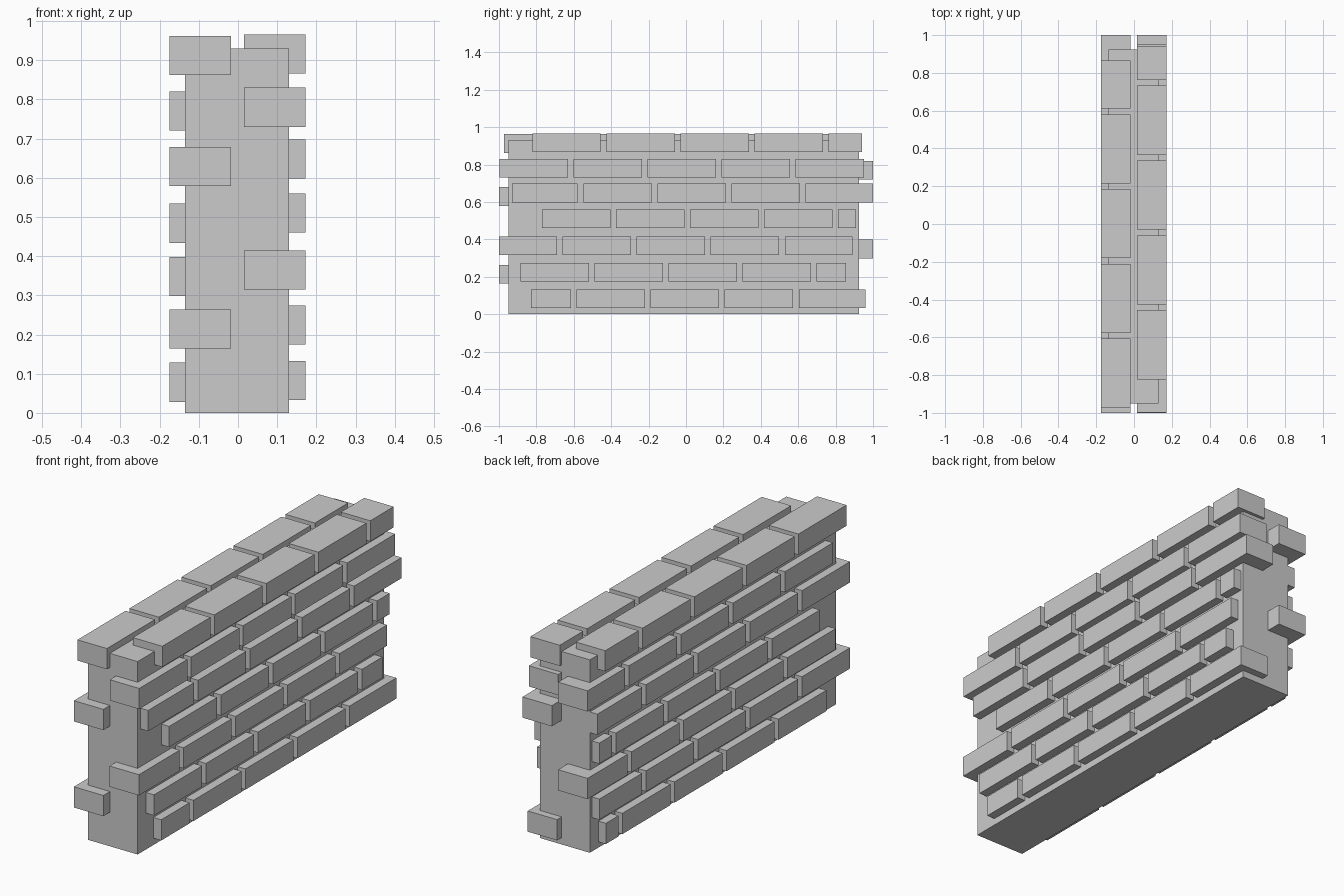
import bpy
import bmesh
from mathutils import Matrix, Vector

if "Cube" in bpy.data.objects:
    bpy.data.objects.remove(bpy.data.objects["Cube"])

BRICK, PITCH, HEIGHT = 0.366, 0.396, 0.1


def boxes(name, spans):
    """One object made of axis-aligned boxes given as (low corner, high corner)."""
    bm = bmesh.new()
    for lo, hi in spans:
        lo, hi = Vector(lo), Vector(hi)
        mat = Matrix.Translation((lo + hi) / 2) @ Matrix.Diagonal((*(hi - lo), 1))
        bmesh.ops.create_cube(bm, size=1, matrix=mat)
    mesh = bpy.data.meshes.new(name)
    bm.to_mesh(mesh)
    bm.free()
    bpy.context.collection.objects.link(bpy.data.objects.new(name, mesh))


def course(name, x0, x1, z, lo, hi, phase):
    """A row of evenly pitched bricks, trimmed to the range lo..hi."""
    spans = []
    for k in range(-1, 6):
        a = max(lo, phase + k * PITCH)
        b = min(hi, phase + k * PITCH + BRICK)
        if b - a > 0.02:
            spans.append(((x0, a, z), (x1, b, z + HEIGHT)))
    boxes(name, spans)


# Mortar core
boxes("wall_core", [((-0.135, -0.95, 0), (0.13, 0.925, 0.93))])

# Brick courses, bottom to top: z, low end, high end, start of a full brick
right = [(0.033, -0.83, 0.96, -0.585), (0.174, -0.885, 0.855, -0.885),
         (0.315, -1.0, 0.89, -0.66), (0.46, -0.77, 0.91, -0.77),
         (0.598, -0.93, 1.0, -0.945), (0.73, -1.0, 0.955, -0.998),
         (0.866, -0.825, 0.94, -0.822)]
left = [(0.028, -0.82, 0.86, -0.82), (0.164, -1.0, 0.91, -1.0),
        (0.298, -0.89, 1.0, -0.89), (0.434, -0.77, 0.91, -0.77),
        (0.579, -1.0, 0.925, -1.0), (0.72, -0.87, 1.0, -0.87),
        (0.862, -0.985, 0.865, -0.973)]
for side, x0, x1, rows in (("right", 0.015, 0.172, right),
                           ("left", -0.175, -0.018, left)):
    for i, row in enumerate(rows, 1):
        course(f"{side}_brick_course_{i}", x0, x1, *row)
